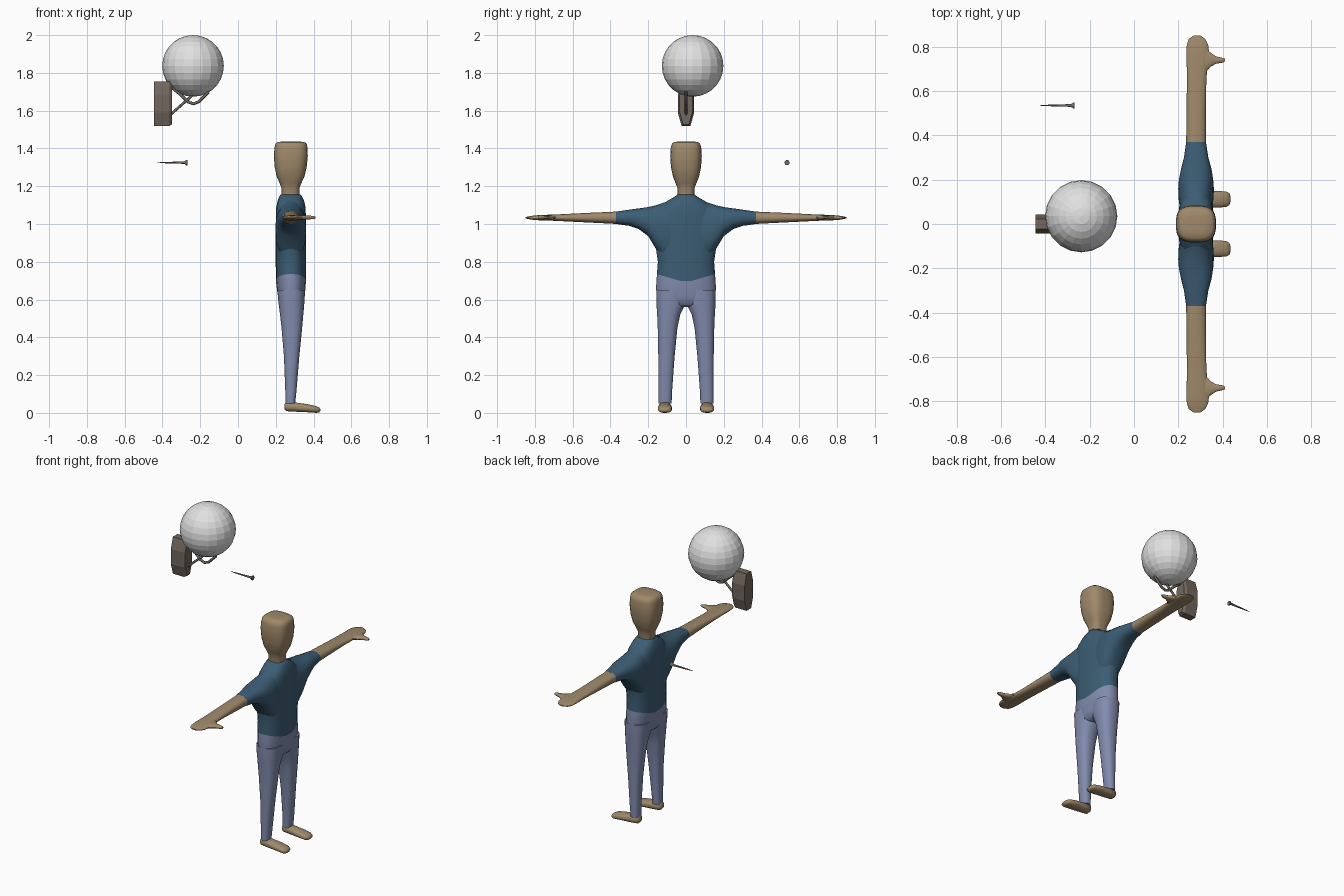
import bpy, bmesh, math

old = bpy.data.objects.get("Cube")
if old:
    bpy.data.objects.remove(old, do_unlink=True)


def material(name, color):
    mat = bpy.data.materials.new(name)
    mat.use_nodes = True
    mat.diffuse_color = (*color, 1)
    mat.node_tree.nodes["Principled BSDF"].inputs["Base Color"].default_value = (*color, 1)
    return mat


skin = material("skin tan", (.35, .25, .145))
blue = material("shirt blue", (.045, .11, .175))
denim = material("trouser blue", (.22, .26, .42))
brown = material("bracket brown", (.17, .135, .11))
white = material("globe white", (.75, .75, .75))

HEM = .735


def finish(bm, name, mat, smooth=True, mirror=False):
    bmesh.ops.recalc_face_normals(bm, faces=bm.faces)
    mesh = bpy.data.meshes.new(name)
    bm.to_mesh(mesh)
    bm.free()
    mesh.materials.append(mat)
    if smooth:
        mesh.shade_smooth()
        mesh.set_sharp_from_angle(angle=math.radians(50))
    obj = bpy.data.objects.new(name, mesh)
    bpy.context.collection.objects.link(obj)
    if mirror:
        mod = obj.modifiers.new("Mirror", 'MIRROR')
        mod.use_axis = (False, True, False)
    return obj


def loft(name, mat, axis, rings, power=2.4, sides=24, mirror=False, smooth=True):
    """Skin rounded rings (position, u min, u max, v min, v max) along an axis."""
    bm = bmesh.new()
    loops = []
    for t, u0, u1, v0, v1 in rings:
        loop = []
        for i in range(sides):
            a = math.tau * (i + .5) / sides
            c, s = math.cos(a), math.sin(a)
            u = math.copysign(abs(c) ** (2 / power), c)
            v = math.copysign(abs(s) ** (2 / power), s)
            p = [(u0 + u1 + u * (u1 - u0)) / 2, (v0 + v1 + v * (v1 - v0)) / 2]
            p.insert(axis, t)
            # The shirt hem dips at the middle of the front and back
            if axis == 2 and t == HEM:
                p[2] -= .045 * (1 - abs(v))
            loop.append(bm.verts.new(p))
        loops.append(loop)
    for a, b in zip(loops, loops[1:]):
        for i in range(sides):
            j = (i + 1) % sides
            bm.faces.new((a[i], a[j], b[j], b[i]))
    bm.faces.new(loops[0])
    bm.faces.new(loops[-1])
    return finish(bm, name, mat, smooth, mirror)


def tube(name, points, radius):
    curve = bpy.data.curves.new(name, 'CURVE')
    curve.dimensions = '3D'
    curve.bevel_depth = radius
    curve.bevel_resolution = 2
    curve.use_fill_caps = True
    spline = curve.splines.new('POLY')
    spline.points.add(len(points) - 1)
    for point, (x, z) in zip(spline.points, points):
        point.co = (x, 0, z, 1)
    curve.materials.append(brown)
    obj = bpy.data.objects.new(name, curve)
    bpy.context.collection.objects.link(obj)


X, Y, Z = 0, 1, 2

# Head and neck
loft("head", skin, Z, [
    (1.13, .23, .325, -.045, .045),
    (1.19, .23, .325, -.045, .045),
    (1.215, .22, .335, -.055, .055),
    (1.25, .205, .352, -.069, .069),
    (1.3, .194, .364, -.08, .08),
    (1.36, .189, .37, -.084, .084),
    (1.405, .193, .368, -.081, .081),
    (1.425, .198, .364, -.075, .075),
    (1.434, .21, .352, -.063, .063),
    (1.437, .24, .32, -.035, .035)], power=3)

# Shirt: trunk and flaring sleeves
loft("shirt_trunk", blue, Z, [
    (HEM, .2, .36, -.155, .155),
    (.8, .199, .361, -.15, .15),
    (.87, .199, .361, -.16, .16),
    (.95, .199, .361, -.175, .175),
    (1.04, .2, .36, -.17, .17),
    (1.09, .202, .358, -.14, .14),
    (1.125, .21, .35, -.095, .095),
    (1.145, .218, .34, -.06, .06),
    (1.157, .226, .33, -.045, .045)])
loft("sleeve", blue, Y, [
    (.08, .205, .355, .8, 1.13),
    (.12, .2, .36, .815, 1.113),
    (.16, .199, .361, .868, 1.1),
    (.2, .202, .358, .935, 1.09),
    (.25, .212, .35, .973, 1.083),
    (.3, .225, .336, .99, 1.076),
    (.37, .235, .325, 1, 1.066)], mirror=True)

# Bare forearm with flat hand, and thumb
loft("forearm_and_hand", skin, Y, [
    (.365, .235, .325, 1, 1.066),
    (.5, .237, .325, 1.007, 1.06),
    (.62, .238, .326, 1.013, 1.054),
    (.7, .238, .33, 1.017, 1.05),
    (.77, .236, .34, 1.019, 1.048),
    (.81, .238, .335, 1.022, 1.044),
    (.835, .247, .322, 1.026, 1.04),
    (.85, .268, .3, 1.03, 1.036)], mirror=True)
loft("thumb", skin, X, [
    (.29, .66, .81, 1.022, 1.045),
    (.325, .685, .795, 1.022, 1.046),
    (.345, .708, .775, 1.022, 1.046),
    (.37, .723, .757, 1.024, 1.045),
    (.4, .728, .75, 1.026, 1.043),
    (.41, .734, .746, 1.03, 1.04)], mirror=True, sides=12)

# Trousers: hips and legs
loft("trouser_hips", denim, Z, [
    (.56, .245, .325, -.09, .09),
    (.575, .225, .343, -.13, .13),
    (.61, .212, .352, -.154, .154),
    (.66, .205, .358, -.16, .16),
    (HEM, .2, .36, -.155, .155)])
loft("trouser_leg", denim, Z, [
    (.05, .25, .303, .076, .145),
    (.12, .25, .31, .073, .146),
    (.3, .243, .325, .06, .147),
    (.45, .23, .34, .045, .15),
    (.52, .222, .346, .03, .153),
    (.56, .217, .35, .01, .156),
    (.6, .212, .353, .001, .158),
    (.65, .208, .356, .001, .158)], mirror=True)

# Feet
loft("foot", skin, X, [
    (.245, .095, .13, .02, .045),
    (.255, .082, .14, .009, .058),
    (.3, .078, .145, .006, .056),
    (.37, .073, .149, .003, .046),
    (.415, .076, .148, 0, .036),
    (.43, .085, .14, .003, .028),
    (.436, .1, .125, .01, .02)], mirror=True, sides=16)

# Globe of the wall lamp
bm = bmesh.new()
bmesh.ops.create_uvsphere(bm, u_segments=20, v_segments=14, radius=.163)
globe = finish(bm, "lamp_globe", white, smooth=False)
globe.location = (-.238, .035, 1.837)

# Wall plate: a long octagon with a bevelled front
bm = bmesh.new()
layers = []
for x, inset in ((-.445, 0), (-.365, 0), (-.35, .008)):
    w, h, cw, ch = .043 - inset, .118 - inset, .02, .07
    outline = [(w, h - ch), (w - cw, h), (cw - w, h), (-w, h - ch),
               (-w, ch - h), (cw - w, -h), (w - cw, -h), (w, ch - h)]
    layers.append([bm.verts.new((x, y, 1.637 + z)) for y, z in outline])
for a, b in zip(layers, layers[1:]):
    for i in range(len(a)):
        bm.faces.new((a[i - 1], a[i], b[i], b[i - 1]))
bm.faces.new(layers[0])
bm.faces.new(layers[-1])
finish(bm, "wall_plate", brown, smooth=False)

# Lamp cradle and strut
tube("lamp_cradle", [(-.36, 1.73), (-.31, 1.69), (-.265, 1.647), (-.237, 1.636),
                     (-.208, 1.647), (-.155, 1.7)], .008)
tube("lamp_strut", [(-.36, 1.577), (-.26, 1.665), (-.235, 1.69)], .007)

# Screw floating beside the lamp
screw = [(-.425, .001), (-.4, .003), (-.3, .006), (-.283, .007), (-.274, .014), (-.268, .014)]
loft("screw", brown, X, [(x, .535 - r, .535 + r, 1.325 - r, 1.325 + r) for x, r in screw],
     power=2, sides=10)
